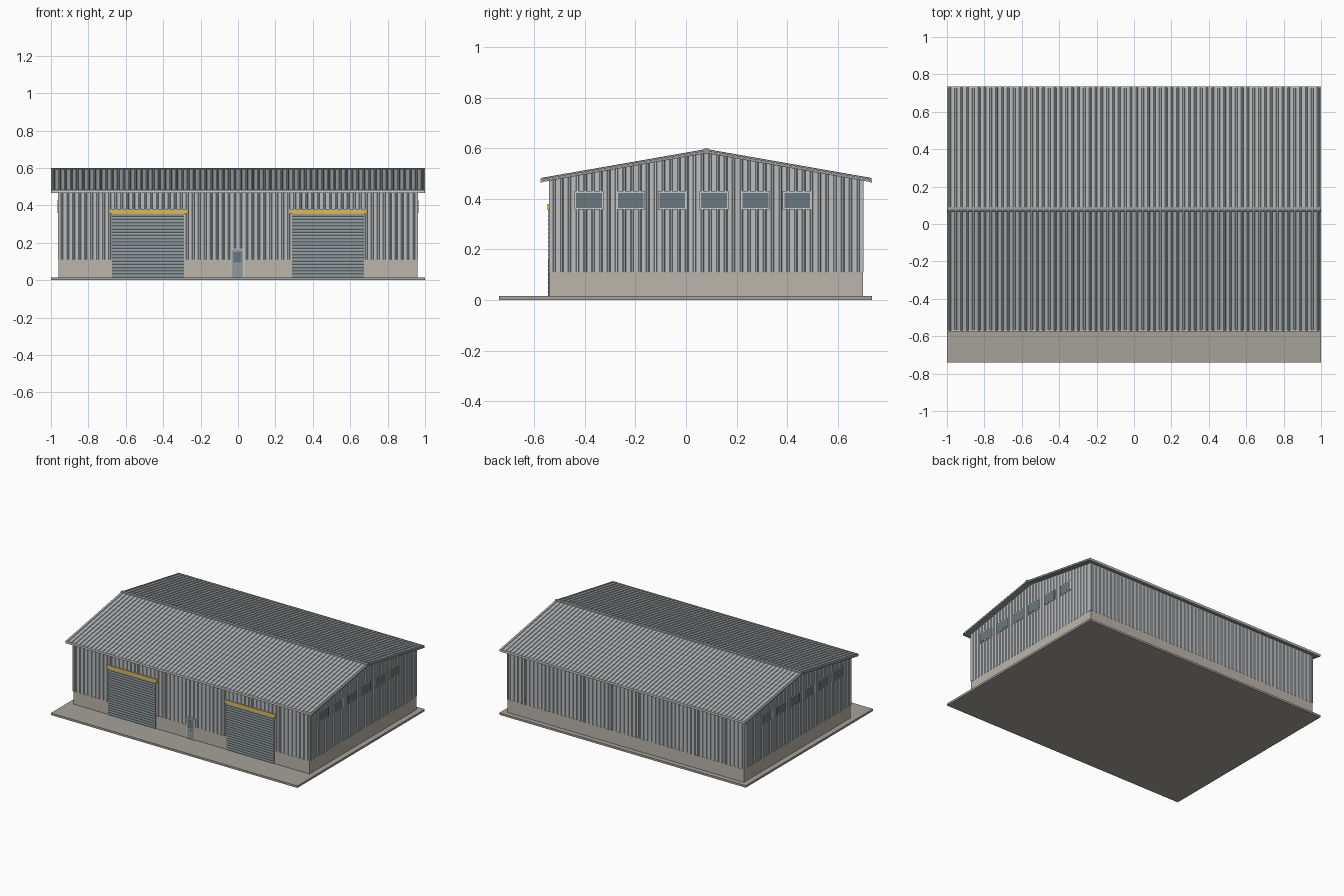
import bpy, bmesh
from mathutils import Vector

if "Cube" in bpy.data.objects:
    bpy.data.objects.remove(bpy.data.objects["Cube"])

CY = 0.08              # ridge line
WX, WY = 0.957, 0.617  # half sizes of the walls
FRONT = CY - WY
Z0, PLINTH = 0.015, 0.11
RX, RY = 1.0, 0.652    # half sizes of the roof
RIDGE, EAVE = 0.592, 0.478


def mat(name, *rgb):
    m = bpy.data.materials.new(name)
    m.diffuse_color = (*rgb, 1)
    m.use_nodes = True
    m.node_tree.nodes["Principled BSDF"].inputs["Base Color"].default_value = m.diffuse_color
    return m


WALL = mat("wall_sheet", .50, .51, .52)
ROOF = mat("roof_sheet", .43, .45, .46)
TRIM = mat("trim_grey", .30, .32, .33)
TAN = mat("masonry", .50, .46, .41)
PAVE = mat("paving", .38, .36, .32)
SHUT = mat("shutter", .29, .34, .35)
GOLD = mat("yellow", .72, .50, .10)
LIGHT = mat("frame", .62, .65, .65)
GLASS = mat("glass", .14, .19, .21)


def mesh(name, verts, faces, m):
    me = bpy.data.meshes.new(name)
    me.from_pydata([tuple(v) for v in verts], [], faces)
    me.materials.append(m)
    ob = bpy.data.objects.new(name, me)
    bpy.context.collection.objects.link(ob)
    bm = bmesh.new()
    bm.from_mesh(me)
    bmesh.ops.recalc_face_normals(bm, faces=bm.faces)
    bm.to_mesh(me)
    bm.free()
    return ob


def prism(name, profile, x0, x1, m):
    """Extrude a (y, z) profile along x."""
    n = len(profile)
    v = [(x, y, z) for x in (x0, x1) for y, z in profile]
    f = [tuple(range(n)), tuple(range(n, 2 * n))]
    f += [(i, (i + 1) % n, n + (i + 1) % n, n + i) for i in range(n)]
    return mesh(name, v, f, m)


def box(name, x, y, z, m):
    return prism(name, [(y[0], z[0]), (y[1], z[0]), (y[1], z[1]), (y[0], z[1])], *x, m)


def ribs(u0, u1, n, depth):
    """Trapezoid rib outline as (position, height) pairs."""
    p = (u1 - u0) / n
    out = []
    for i in range(n):
        a = u0 + i * p
        out += [(a, 0), (a + .30 * p, 0), (a + .40 * p, depth), (a + .60 * p, depth), (a + .70 * p, 0)]
    return out + [(u1, 0)]


def sheet(name, outline, low, high, m):
    """Ribbed sheet between two edges, closed down to its base at each end."""
    v = []
    for u, d in outline:
        v += [low(u, -.001), low(u, d), high(u, d), high(u, -.001)]
    f = []
    for i in range(len(outline) - 1):
        a, b = 4 * i, 4 * i + 4
        f += [(a + k, a + k + 1, b + k + 1, b + k) for k in range(3)]
    return mesh(name, v, f, m)


def under_roof(y):
    return RIDGE - .010 - (RIDGE - EAVE) * abs(y - CY) / RY


# Paved slab, masonry plinth and wall core
box("paved_slab", (-1, 1), (-.74, .735), (0, Z0), PAVE)
box("plinth", (-WX - .002, WX + .002), (FRONT - .002, CY + WY + .002), (Z0 - .005, PLINTH), TAN)
ez = under_roof(CY + WY)
prism("wall_core", [(FRONT, PLINTH - .01), (CY + WY, PLINTH - .01), (CY + WY, ez), (CY, under_roof(CY)), (FRONT, ez)],
      -WX, WX, WALL)

# Ribbed cladding on the long walls and gables
for s, n in ((-1, "front"), (1, "back")):
    sheet(n + "_cladding", ribs(-WX, WX, 60, .004),
          lambda u, d: (u, CY + s * (WY + .001 + d), PLINTH),
          lambda u, d: (u, CY + s * (WY + .001 + d), ez), WALL)
for s, n in ((-1, "left"), (1, "right")):
    sheet(n + "_gable_cladding", ribs(FRONT, CY + WY, 40, .004),
          lambda u, d: (s * (WX + .001 + d), u, PLINTH),
          lambda u, d: (s * (WX + .001 + d), u, under_roof(u)), WALL)
    # Corner trims
    for t in (-1, 1):
        c = CY + t * (WY - .003)
        box(n + "_corner_trim", (s * WX - .005, s * WX + .005), (c - .008, c + .008), (PLINTH, ez), WALL)

# Roof deck with ribbed sheets, gutters and ridge cap
T = .012
prism("roof_deck", [(CY - RY, EAVE), (CY, RIDGE), (CY + RY, EAVE), (CY + RY, EAVE - T), (CY, RIDGE - T), (CY - RY, EAVE - T)],
      -RX, RX, TRIM)
for s, n in ((-1, "front"), (1, "back")):
    sheet(n + "_roof_sheet", ribs(-RX, RX, 64, .004),
          lambda u, d: (u, CY + s * RY, EAVE + .001 + d),
          lambda u, d: (u, CY, RIDGE + .001 + d), ROOF)
    e = CY + s * RY
    box(n + "_eave_trim", (-RX + .002, RX - .002), (e - .004, e + .004), (EAVE - .013, EAVE + .003), LIGHT)
prism("ridge_cap", [(CY - .012, RIDGE), (CY - .010, RIDGE + .005), (CY, RIDGE + .008), (CY + .010, RIDGE + .005),
                    (CY + .012, RIDGE)], -RX, RX, TRIM)

# Roller shutters with yellow headers
for s in (-1, 1):
    c = s * .481
    prof = [(FRONT + .002, .358), (FRONT + .002, Z0)]
    n = 20
    p = (.358 - Z0) / n
    for i in range(n):
        z = Z0 + i * p
        prof += [(FRONT - .006, z), (FRONT - .008, z + .3 * p), (FRONT - .008, z + .7 * p)]
    prof.append((FRONT - .006, .358))
    prism("roller_shutter", prof, c - .192, c + .192, SHUT)
    box("shutter_header", (c - .207, c + .207), (FRONT - .010, FRONT + .002), (.356, .38), GOLD)

# Personnel door
box("door_frame", (-.040, .034), (FRONT - .007, FRONT + .002), (Z0, .17), LIGHT)
box("door_leaf", (-.034, .028), (FRONT - .008, FRONT), (Z0, .163), SHUT)
box("door_pane", (-.024, .018), (FRONT - .009, FRONT), (.095, .150), GLASS)
box("door_lower_panel", (-.024, .018), (FRONT - .009, FRONT), (.025, .080), TRIM)

# Six windows on each gable
for s in (-1, 1):
    for i in range(6):
        y = -.383 + i * .1645
        xs = lambda d: tuple(sorted((s * (WX - .002), s * (WX + d))))
        box("window_frame", xs(.007), (y - .057, y + .057), (.358, .430), LIGHT)
        box("window_glass", xs(.008), (y - .051, y + .051), (.364, .424), GLASS)
